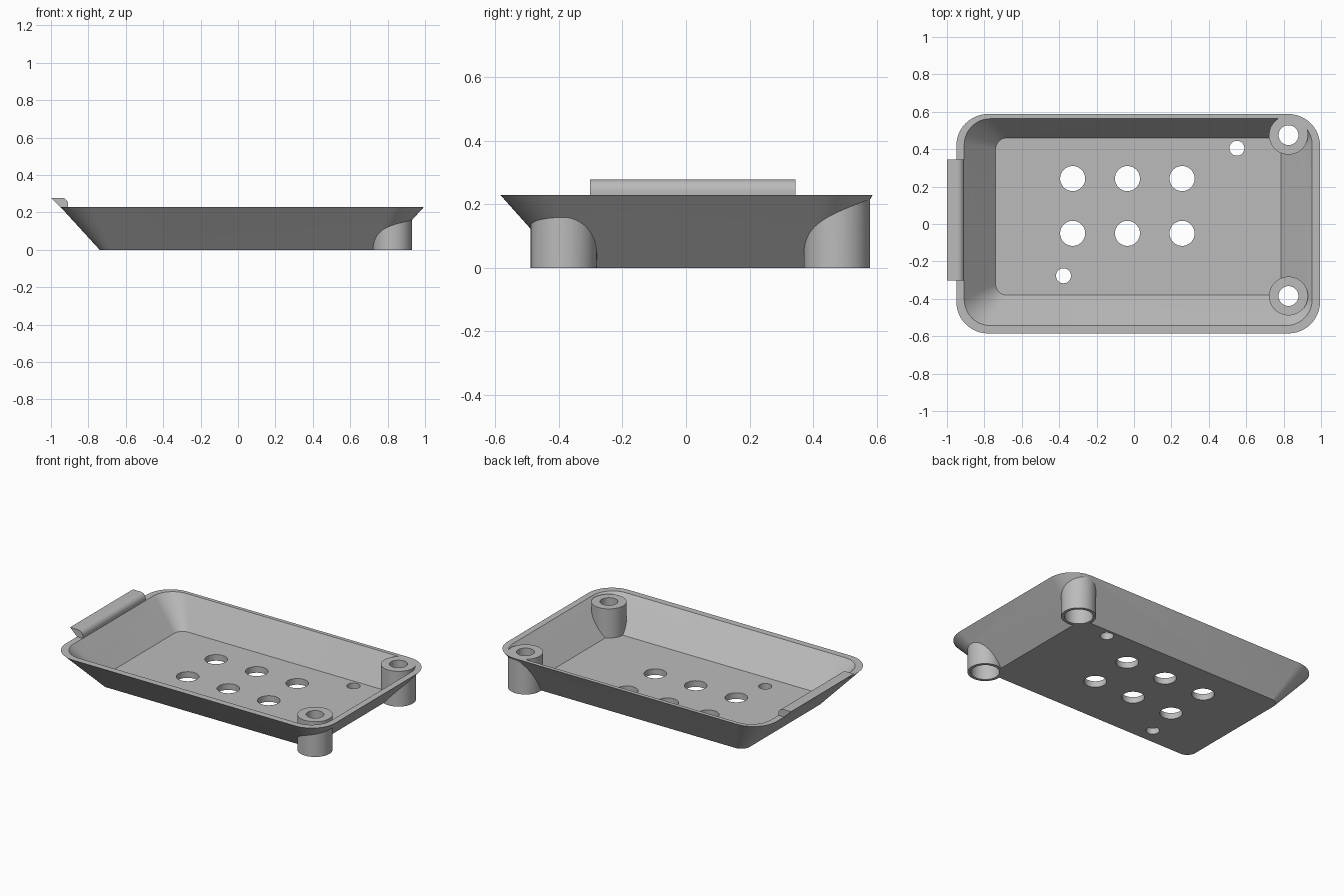
import bpy, bmesh, math

cube = bpy.data.objects.get("Cube")
if cube:
    bpy.data.objects.remove(cube, do_unlink=True)

RIM, FLOOR = 0.23, 0.04

grey = bpy.data.materials.new("light grey plastic")
grey.use_nodes = True
COLOUR = (0.5, 0.5, 0.5, 1)
grey.diffuse_color = COLOUR
grey.node_tree.nodes["Principled BSDF"].inputs["Base Color"].default_value = COLOUR


def finish(name, bm):
    bmesh.ops.recalc_face_normals(bm, faces=bm.faces[:])
    mesh = bpy.data.meshes.new(name)
    bm.to_mesh(mesh)
    bm.free()
    mesh.materials.append(grey)
    obj = bpy.data.objects.new(name, mesh)
    bpy.context.collection.objects.link(obj)
    return obj


def rounded_loop(bm, x0, x1, y0, y1, r, z, steps=12):
    """Ring of vertices around a rounded rectangle."""
    ring = []
    corners = [(x1 - r, y1 - r), (x0 + r, y1 - r), (x0 + r, y0 + r), (x1 - r, y0 + r)]
    for i, (cx, cy) in enumerate(corners):
        for k in range(steps + 1):
            a = math.pi / 2 * (i + k / steps)
            ring.append(bm.verts.new((cx + r * math.cos(a), cy + r * math.sin(a), z)))
    return ring


def cylinder(name, x, y, r, z0, z1, sides=64):
    bm = bmesh.new()
    bmesh.ops.create_cone(bm, cap_ends=True, segments=sides, radius1=r, radius2=r, depth=z1 - z0)
    bmesh.ops.translate(bm, verts=bm.verts[:], vec=(x, y, (z0 + z1) / 2))
    return finish(name, bm)


def combine(target, other, operation):
    mod = target.modifiers.new(operation.lower(), 'BOOLEAN')
    mod.operation = operation
    mod.solver = 'EXACT'
    mod.object = other
    bpy.context.view_layer.objects.active = target
    bpy.ops.object.modifier_apply(modifier=mod.name)
    bpy.data.objects.remove(other, do_unlink=True)


# Tray shell: underside, rim and inner floor lofted from rounded rectangles
bm = bmesh.new()
loops = [
    rounded_loop(bm, -0.74, 0.785, -0.38, 0.46, 0.06, 0),
    rounded_loop(bm, -0.95, 0.995, -0.585, 0.588, 0.17, RIM),
    rounded_loop(bm, -0.908, 0.953, -0.543, 0.563, 0.14, RIM),
    rounded_loop(bm, -0.74, 0.785, -0.38, 0.46, 0.06, FLOOR),
]
for a, b in zip(loops, loops[1:]):
    for i in range(len(a)):
        j = (i + 1) % len(a)
        bm.faces.new((a[i], a[j], b[j], b[i]))
bm.faces.new(loops[0])
bm.faces.new(loops[-1])
tray = finish("tray", bm)

# Hooked lip on the right-hand end, a rounded profile swept along y
profile = [(-0.908, 0.224), (-0.945, 0.224), (-0.95, 0.23), (-1.0, 0.278)]
for k in range(9):
    a = math.pi / 2 * (1 - k / 8)
    profile.append((-0.944 + 0.036 * math.cos(a), 0.242 + 0.036 * math.sin(a)))
bm = bmesh.new()
face = bm.faces.new([bm.verts.new((x, -0.303, z)) for x, z in profile])
ext = bmesh.ops.extrude_face_region(bm, geom=[face])
moved = [v for v in ext["geom"] if isinstance(v, bmesh.types.BMVert)]
bmesh.ops.translate(bm, verts=moved, vec=(0, 0.648, 0))
combine(tray, finish("lip", bm), 'UNION')

# Hollow corner posts with a narrow bore above a wide socket
POST_X, POST_YS = 0.826, (-0.385, 0.475)
for y in POST_YS:
    combine(tray, cylinder("post", POST_X, y, 0.104, 0, RIM), 'UNION')
for y in POST_YS:
    combine(tray, cylinder("bore", POST_X, y, 0.053, -0.1, 0.4), 'DIFFERENCE')
    combine(tray, cylinder("socket", POST_X, y, 0.085, -0.1, 0.17), 'DIFFERENCE')

# Drain holes: a grid of large ones and two small ones
holes = [(x, y, 0.067) for x in (-0.328, -0.035, 0.257) for y in (-0.05, 0.243)]
holes += [(0.55, 0.405, 0.04), (-0.377, -0.277, 0.04)]
for x, y, r in holes:
    combine(tray, cylinder("drain_hole", x, y, r, -0.1, 0.15, 48), 'DIFFERENCE')

# Smooth the rounded surfaces, keep edges sharp
bpy.ops.object.select_all(action='DESELECT')
tray.select_set(True)
bpy.context.view_layer.objects.active = tray
bpy.ops.object.shade_smooth_by_angle(angle=math.radians(25))
